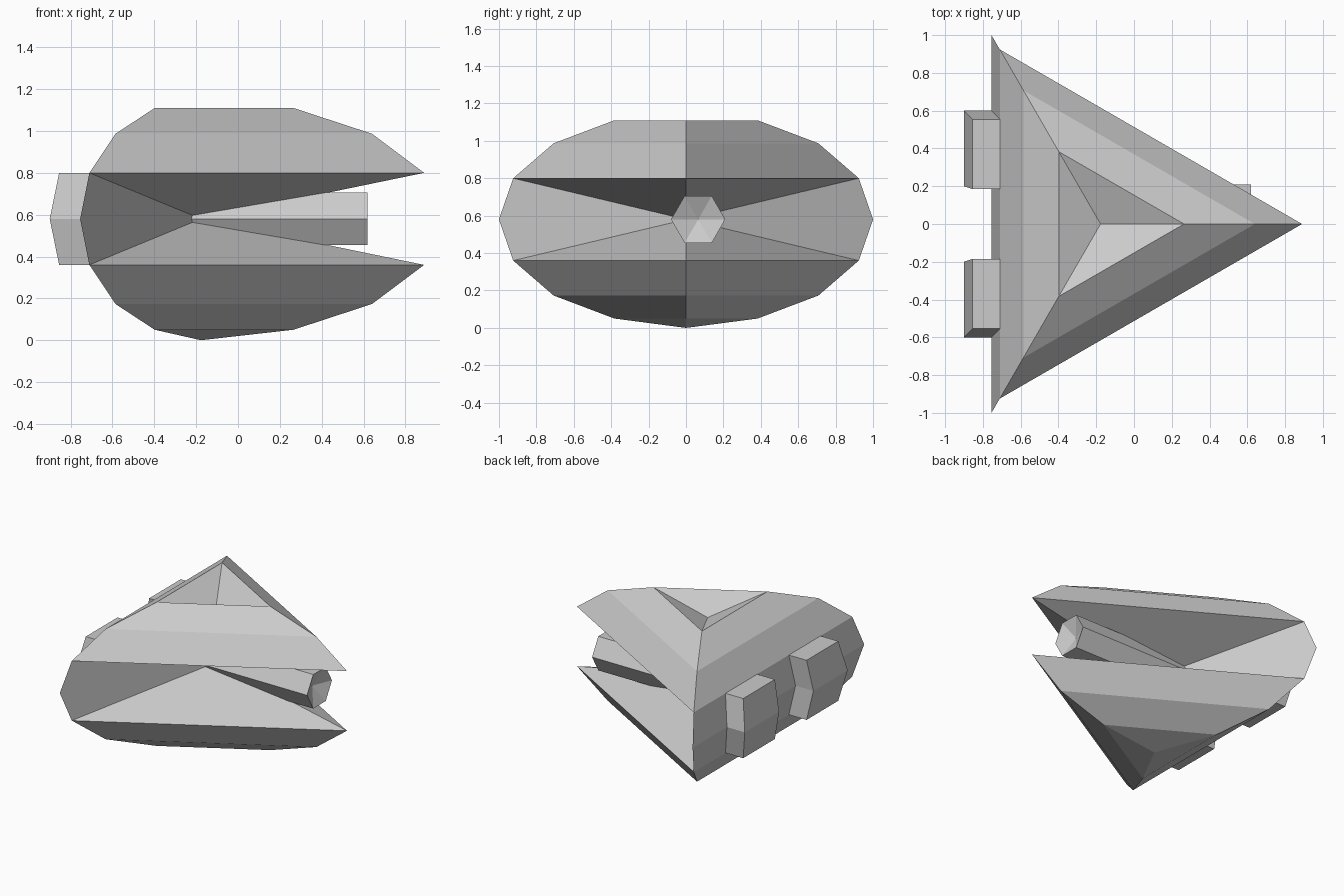
import bpy, bmesh
from math import cos, sin, tau

cube = bpy.data.objects.get("Cube")
if cube:
    bpy.data.objects.remove(cube, do_unlink=True)

grey = bpy.data.materials.new("plain_grey")
grey.use_nodes = True
grey.diffuse_color = (0.6, 0.6, 0.6, 1)
grey.node_tree.nodes["Principled BSDF"].inputs["Base Color"].default_value = (0.6, 0.6, 0.6, 1)

AXIS, MID = -0.177, 0.58  # hull centre in x and z


def finish(bm, name):
    bmesh.ops.recalc_face_normals(bm, faces=bm.faces)
    mesh = bpy.data.meshes.new(name)
    bm.to_mesh(mesh)
    bm.free()
    mesh.materials.append(grey)
    obj = bpy.data.objects.new(name, mesh)
    bpy.context.collection.objects.link(obj)
    return obj


def bridge(bm, low, high):
    n = len(low)
    for i in range(n):
        j = (i + 1) % n
        bm.faces.new((low[i], low[j], high[j], high[i]))


def fan(bm, ring, tip):
    for i, v in enumerate(ring):
        bm.faces.new((v, ring[(i + 1) % len(ring)], tip))


# Hull: three-sided sphere with a dished top and a corner pushed in as a mouth
bm = bmesh.new()
profile = [(0.442, 0.05), (0.817, 0.173), (1.067, 0.36), (1.155, MID),
           (1.067, 0.80), (0.817, 0.987), (0.442, 1.11)]
rings = [[bm.verts.new((AXIS + r * cos(tau * k / 3), r * sin(tau * k / 3), z))
          for k in range(3)] for r, z in profile]
rings[3][0].co.x = AXIS
fan(bm, rings[0], bm.verts.new((AXIS, 0, 0)))
fan(bm, rings[-1], bm.verts.new((AXIS, 0, 1.005)))
for i in (0, 1, 4, 5):
    bridge(bm, rings[i], rings[i + 1])
mouth, left, right = rings[3]
for jaw in (rings[2], rings[4]):
    bm.faces.new((left, right, jaw[2], jaw[1]))
    for corner, side in ((jaw[1], left), (jaw[2], right)):
        bm.faces.new((mouth, jaw[0], corner))
        bm.faces.new((mouth, corner, side))
finish(bm, "hull")

# Barrel: hexagonal rod inside the mouth with a hollowed tip
bm = bmesh.new()
ends = [[bm.verts.new((x, 0.065 + 0.145 * cos(tau * k / 6), MID + 0.145 * sin(tau * k / 6)))
         for k in range(6)] for x in (-0.35, 0.62)]
bridge(bm, *ends)
bm.faces.new(ends[0])
fan(bm, ends[1], bm.verts.new((0.56, 0.065, MID)))
finish(bm, "barrel")

# Rear blocks: two bent pods standing off the back wall
for side, name in ((1, "rear_block_back"), (-1, "rear_block_front")):
    bm = bmesh.new()
    layers = []
    for z, root, tip, scale in ((0.36, -0.70, -0.855, 0.924), (MID, -0.74, -0.90, 1),
                                (0.80, -0.70, -0.855, 0.924)):
        inner, outer = side * 0.2 * scale, side * 0.6 * scale
        layers.append([bm.verts.new((x, y, z)) for x, y in
                       ((root, inner), (tip, inner), (tip, outer), (root, outer))])
    bridge(bm, layers[0], layers[1])
    bridge(bm, layers[1], layers[2])
    bm.faces.new(layers[0])
    bm.faces.new(layers[2])
    finish(bm, name)
